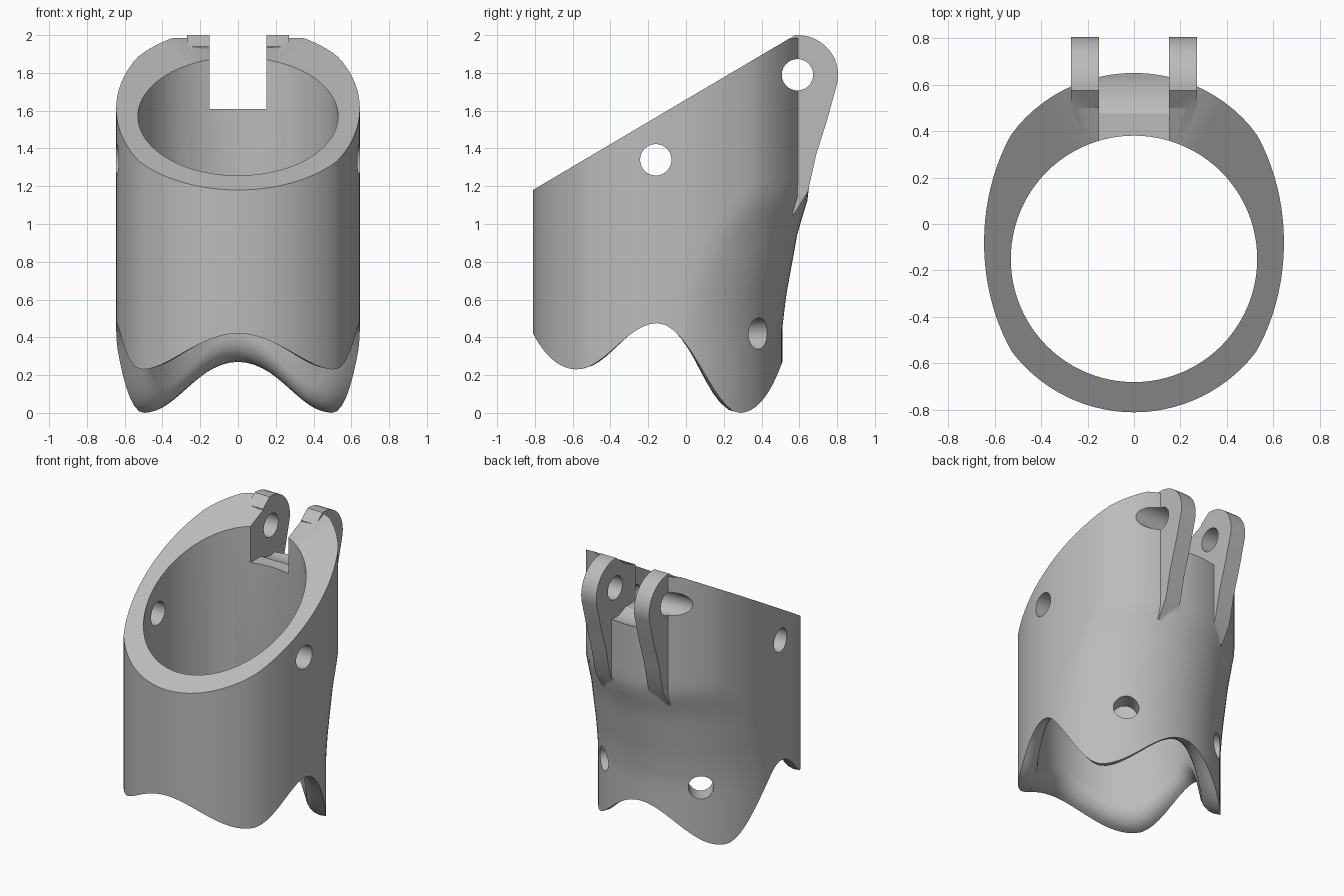
import bpy, bmesh, math
from math import sin, cos, pi, sqrt, radians
from mathutils import Matrix, Vector

cube = bpy.data.objects.get("Cube")
if cube:
    bpy.data.objects.remove(cube, do_unlink=True)

AXIS_Y = -0.15      # bore centre
BORE = 0.53
OUTER = 0.66
PIN = (0.59, 1.79)  # hinge pin, y and z

grey = bpy.data.materials.new("plain_grey")
grey.use_nodes = True
grey.diffuse_color = (0.5, 0.5, 0.5, 1)
grey.node_tree.nodes["Principled BSDF"].inputs["Base Color"].default_value = (0.5, 0.5, 0.5, 1)


def make_object(name, bm):
    bmesh.ops.recalc_face_normals(bm, faces=bm.faces)
    mesh = bpy.data.meshes.new(name)
    bm.to_mesh(mesh)
    bm.free()
    mesh.materials.append(grey)
    obj = bpy.data.objects.new(name, mesh)
    bpy.context.collection.objects.link(obj)
    return obj


def ramp(keys, v, ease=False):
    """Interpolate between (position, value) keys."""
    if v <= keys[0][0]:
        return keys[0][1]
    for (a, p), (b, q) in zip(keys, keys[1:]):
        if v <= b:
            t = (v - a) / (b - a)
            if ease:
                t = (1 - cos(pi * t)) / 2
            return p + (q - p) * t
    return keys[-1][1]


def bottom_height(a):
    # scalloped lower edge, the same on both sides
    lat = math.degrees(math.asin(max(-1, min(1, sin(a)))))
    return ramp([(-90, 0.42), (-40, 0.23), (0, 0.475), (41, 0), (90, 0.27)], lat, True)


def outer_radius(a, z):
    # round front, back bulging out with height, flattened sides
    d = ramp([(0.45, 0), (0.62, 0.02), (0.95, 0.08), (1.15, 0.14)], z)
    c, s = cos(a), sin(a)
    back = d * s + sqrt(OUTER ** 2 - (d * c) ** 2)
    rx, ry, e = 0.645, 0.81, 0.07
    qa = (c / rx) ** 2 + (s / ry) ** 2
    qb = -2 * s * e / ry ** 2
    qc = (e / ry) ** 2 - 1
    side = (-qb + sqrt(qb * qb - 4 * qa * qc)) / (2 * qa)
    return min(max(OUTER, back), side)


def top_height(y):
    return min(1.985, 1.18 + 0.591 * (y + 0.81))


def build_sleeve(segments=96, rows=28, fillet=5):
    bm = bmesh.new()
    columns = []
    for i in range(segments):
        a = 2 * pi * i / segments
        low = bottom_height(a)
        high = top_height(AXIS_Y + outer_radius(a, 2) * sin(a))
        column = []

        def add(r, z):
            column.append(bm.verts.new((r * cos(a), AXIS_Y + r * sin(a), z)))

        for k in range(rows + 1):
            z = low + (high - low) * k / rows
            add(outer_radius(a, z), z)
        # bore, rounded out to the lower edge
        add(BORE, top_height(AXIS_Y + BORE * sin(a)))
        edge = outer_radius(a, low)
        for k in range(fillet):
            f = pi / 2 * k / fillet
            add(edge - (edge - BORE) * cos(f), low + 0.14 * (1 - sin(f)))
        columns.append(column)
    n = len(columns[0])
    for i in range(segments):
        p, q = columns[i], columns[(i + 1) % segments]
        for k in range(n):
            m = (k + 1) % n
            bm.faces.new((p[k], q[k], q[m], p[m]))
    return make_object("sleeve", bm)


def build_lug(name, x0, x1):
    outline = [(0.5, 1.94), (0.5, 1.05), (0.57, 1.05), (0.645, 1.17),
               (0.69, 1.37), (0.75, 1.56)]
    outline += [(PIN[0] + 0.215 * cos(radians(t)), PIN[1] + 0.21 * sin(radians(t)))
                for t in range(-14, 100, 6)]
    bm = bmesh.new()
    face = bm.faces.new([bm.verts.new((x0, y, z)) for y, z in outline])
    new = bmesh.ops.extrude_face_region(bm, geom=[face])["geom"]
    moved = [v for v in new if isinstance(v, bmesh.types.BMVert)]
    bmesh.ops.translate(bm, verts=moved, vec=(x1 - x0, 0, 0))
    return make_object(name, bm)


def build_rod(name, centre, direction, radius, length):
    bm = bmesh.new()
    turn = Vector((0, 0, 1)).rotation_difference(Vector(direction)).to_matrix().to_4x4()
    bmesh.ops.create_cone(bm, cap_ends=True, segments=40, radius1=radius, radius2=radius,
                          depth=length, matrix=Matrix.Translation(centre) @ turn)
    return make_object(name, bm)


def build_box(name, low, high):
    bm = bmesh.new()
    low, high = Vector(low), Vector(high)
    bmesh.ops.create_cube(bm, size=1, matrix=Matrix.Translation((low + high) / 2)
                          @ Matrix.Diagonal((*(high - low), 1)))
    return make_object(name, bm)


def combine(target, tool, operation):
    tool.hide_render = True
    mod = target.modifiers.new(tool.name, "BOOLEAN")
    mod.operation = operation
    mod.solver = "EXACT"
    mod.object = tool
    bpy.context.view_layer.objects.active = target
    bpy.ops.object.modifier_apply(modifier=mod.name)
    bpy.data.objects.remove(tool, do_unlink=True)


sleeve = build_sleeve()

# hinge lugs on the back
for side, sign in (("left", 1), ("right", -1)):
    combine(sleeve, build_lug(side + "_lug", sign * 0.15, sign * 0.27), "UNION")

# notch between the lugs, with a round clearance about the pin
combine(sleeve, build_box("notch", (-0.1505, 0.1, 1.61), (0.1505, 1, 2.3)), "DIFFERENCE")
combine(sleeve, build_rod("clearance", (0, *PIN), (1, 0, 0), 0.214, 0.3006), "DIFFERENCE")

# cross holes for the hinge pin and the side pivots
combine(sleeve, build_rod("pin_hole", (0, *PIN), (1, 0, 0), 0.083, 2), "DIFFERENCE")
combine(sleeve, build_rod("pivot_hole", (0, -0.16, 1.34), (1, 0, 0), 0.083, 2), "DIFFERENCE")

# radial holes low on the back
for angle in (radians(54), radians(126)):
    d = Vector((cos(angle), sin(angle), 0))
    centre = Vector((0, AXIS_Y, 0.42)) + d * 0.6
    combine(sleeve, build_rod("radial_hole", centre, d, 0.083, 0.5), "DIFFERENCE")

bpy.ops.object.select_all(action="DESELECT")
sleeve.select_set(True)
bpy.context.view_layer.objects.active = sleeve
bpy.ops.object.shade_smooth_by_angle(angle=radians(30))
